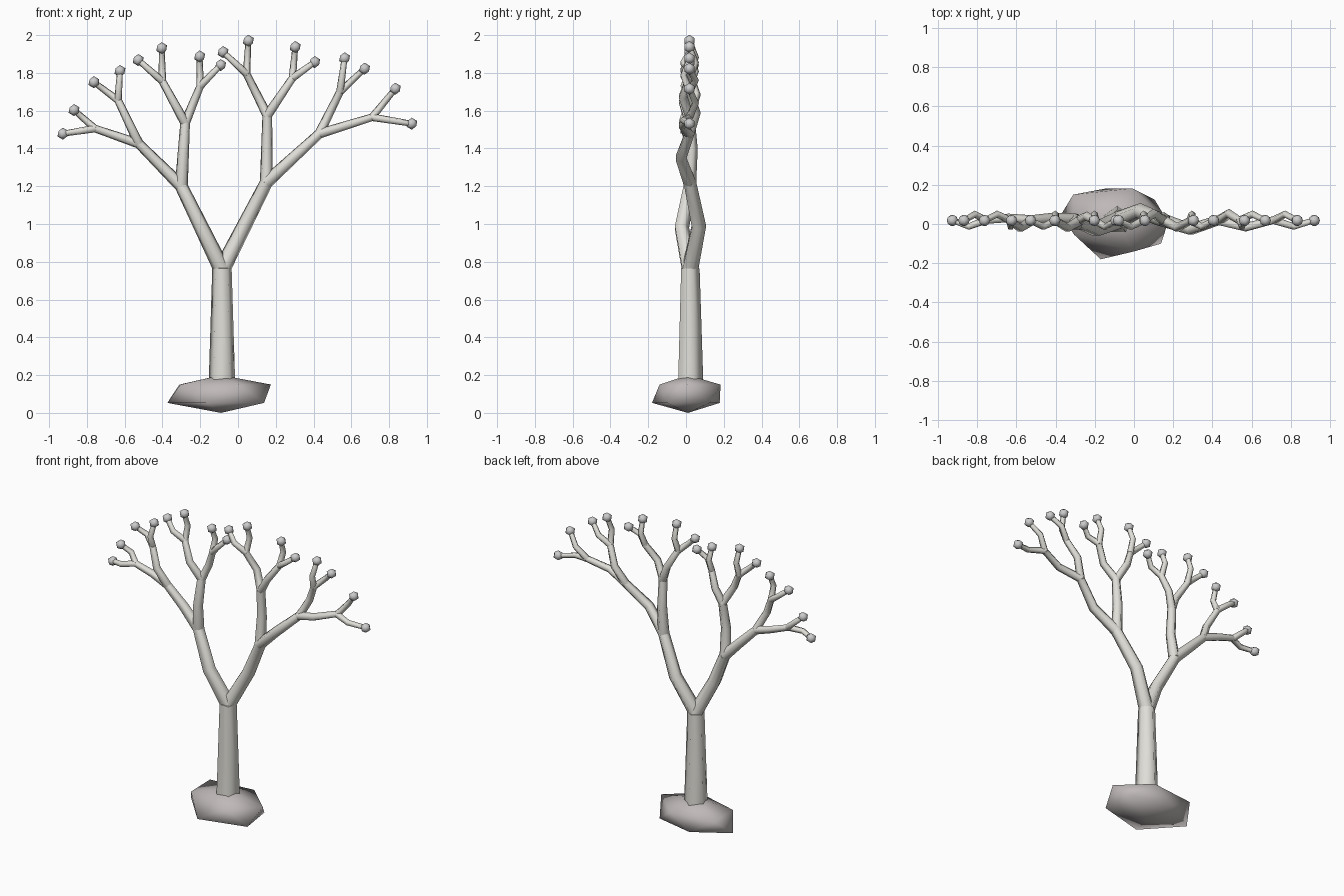
import bpy, bmesh, math
from mathutils import Vector

if "Cube" in bpy.data.objects:
    bpy.data.objects.remove(bpy.data.objects["Cube"])

Y = 0.018      # plane of the tree
SIDES = 5


def material(name, rgb):
    m = bpy.data.materials.new(name)
    m.diffuse_color = (*rgb, 1)
    m.use_nodes = True
    m.node_tree.nodes["Principled BSDF"].inputs["Base Color"].default_value = m.diffuse_color
    return m


BARK = material("bark", (0.74, 0.73, 0.68))
STONE = material("stone", (0.52, 0.48, 0.48))
BUD = material("bud", (0.55, 0.55, 0.57))


def finish(bm, name, mat):
    bmesh.ops.recalc_face_normals(bm, faces=bm.faces)
    for f in bm.faces:
        f.smooth = True
    me = bpy.data.meshes.new(name)
    bm.to_mesh(me)
    bm.free()
    me.materials.append(mat)
    ob = bpy.data.objects.new(name, me)
    bpy.context.collection.objects.link(ob)
    return ob


def tube(name, pts, radii):
    """Five-sided tapered tube, one corner toward the back, ends hidden in neighbours."""
    bm = bmesh.new()
    pts = [Vector(p) for p in pts]
    rings = []
    for i, (p, r) in enumerate(zip(pts, radii)):
        d = (pts[min(i + 1, len(pts) - 1)] - pts[max(i - 1, 0)]).normalized()
        side = Vector((0, 1, 0)).cross(d).normalized()
        back = d.cross(side)
        rings.append([bm.verts.new(p + r * (math.cos(a) * back + math.sin(a) * side))
                      for a in (2 * math.pi * k / SIDES for k in range(SIDES))])
    for a, b in zip(rings, rings[1:]):
        for k in range(SIDES):
            n = (k + 1) % SIDES
            bm.faces.new((a[k], a[n], b[n], b[k]))
    # pointed end caps keep the side shading clean
    for ring, p, s in ((rings[0], pts[0], -1), (rings[-1], pts[-1], 1)):
        d = (pts[-1] - pts[0]).normalized()
        cap = [bm.verts.new(v.co) for v in ring]
        tip = bm.verts.new(p + s * 0.01 * d)
        for k in range(SIDES):
            bm.faces.new((cap[k], cap[(k + 1) % SIDES], tip))
    return finish(bm, name, BARK)


def bud(x, z):
    bm = bmesh.new()
    bmesh.ops.create_icosphere(bm, subdivisions=1, radius=0.032)
    finish(bm, "bud", BUD).location = (x, Y, z)


# stone base: top and bottom points with two five-point rings
low = [(0.138, -0.10), (-0.17, -0.18), (-0.374, 0.045), (-0.15, 0.18), (0.105, 0.125)]
high = [(0.0, -0.14), (-0.305, -0.055), (-0.31, 0.15), (-0.01, 0.182), (0.174, 0.01)]
bm = bmesh.new()
for p in ([(-0.09, 0.01, 0.0), (-0.09, 0.01, 0.2)]
          + [(x, y, 0.053) for x, y in low] + [(x, y, 0.15) for x, y in high]):
    bm.verts.new(p)
bmesh.ops.convex_hull(bm, input=bm.verts)
finish(bm, "stone_base", STONE)

# trunk
tube("trunk", [(-0.085, Y, 0.15), (-0.085, Y, 0.765)], [0.074, 0.054])

# branch tree: (x, z, bow toward back or front, children)
TREE = [
    (-0.30, 1.20, -1, [
        (-0.525, 1.425, 0.2, [
            (-0.757, 1.505, 0.3, [(-0.927, 1.478, -1, []), (-0.868, 1.603, 1, [])]),
            (-0.635, 1.655, -1, [(-0.763, 1.751, 1, []), (-0.625, 1.81, -1, [])])]),
        (-0.28, 1.535, -0.5, [
            (-0.40, 1.755, -1, [(-0.528, 1.868, -1, []), (-0.404, 1.931, 1, [])]),
            (-0.20, 1.73, 0.6, [(-0.203, 1.887, 1, []), (-0.092, 1.841, -1, [])])])]),
    (0.15, 1.22, 1.1, [
        (0.155, 1.575, 0.3, [
            (0.045, 1.795, 1, [(-0.079, 1.91, -1, []), (0.055, 1.97, 1, [])]),
            (0.288, 1.772, -1, [(0.303, 1.937, 1, []), (0.406, 1.857, -1, [])])]),
        (0.43, 1.478, -1.1, [
            (0.54, 1.70, 1, [(0.564, 1.877, -1, []), (0.67, 1.822, 1, [])]),
            (0.71, 1.565, -1, [(0.833, 1.716, 1, []), (0.92, 1.531, -1, [])])])])]

RADII = [0.047, 0.036, 0.027, 0.021, 0.016]
BOW = [0.043, 0.042, 0.036, 0.032]


def grow(x0, z0, nodes, level):
    for x, z, bow, kids in nodes:
        r0, r1 = RADII[level], RADII[level + 1]
        tube("branch", [(x0, Y, z0),
                        ((x0 + x) / 2, Y + bow * BOW[level], (z0 + z) / 2),
                        (x, Y, z)], [r0, (r0 + r1) / 2, r1])
        if kids:
            grow(x, z, kids, level + 1)
        else:
            bud(x, z)


grow(-0.085, 0.76, TREE, 0)
